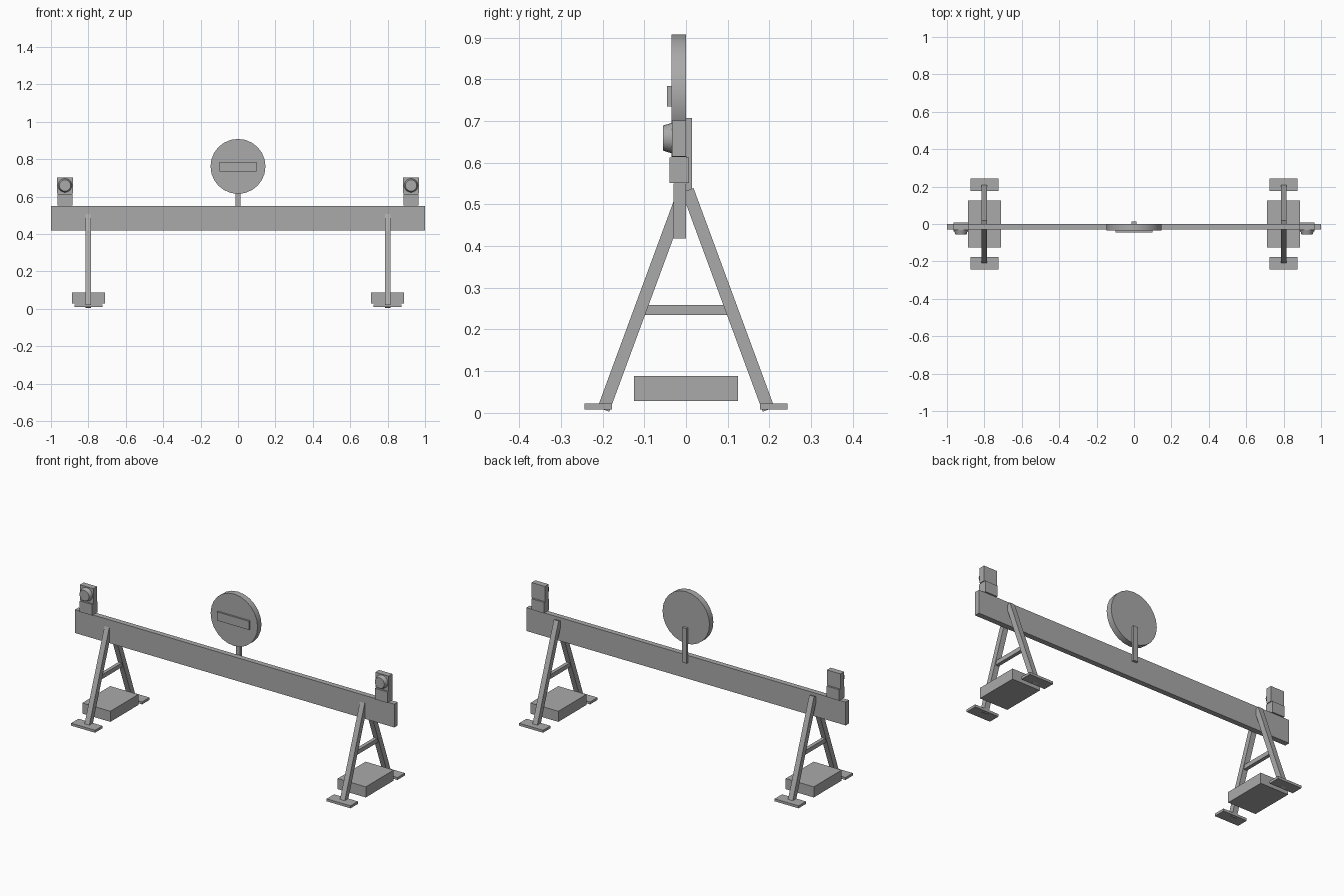
import bpy
import math
from mathutils import Vector

cube = bpy.data.objects.get("Cube")
if cube:
    bpy.data.objects.remove(cube, do_unlink=True)

# Single plain grey finish
grey = bpy.data.materials.new("plain grey")
grey.use_nodes = True
colour = (0.4, 0.4, 0.4, 1)
grey.diffuse_color = colour
grey.node_tree.nodes["Principled BSDF"].inputs["Base Color"].default_value = colour


def box(name, x, y, z):
    """Box from its (low, high) extents on each axis."""
    spans = (x, y, z)
    bpy.ops.mesh.primitive_cube_add(size=1, location=[(a + b) / 2 for a, b in spans])
    ob = bpy.context.object
    ob.name = name
    ob.scale = [b - a for a, b in spans]
    bpy.ops.object.transform_apply(location=False, rotation=False, scale=True)
    ob.data.materials.append(grey)
    return ob


def disc(name, x, z, front, back, r_front, r_back, sides):
    """Round part facing the front, optionally tapered."""
    bpy.ops.mesh.primitive_cone_add(
        vertices=sides, radius1=r_back, radius2=r_front, depth=back - front,
        location=(x, (front + back) / 2, z), rotation=(math.pi / 2, 0, 0))
    ob = bpy.context.object
    ob.name = name
    ob.data.materials.append(grey)
    bpy.ops.object.shade_smooth_by_angle(angle=math.radians(35))
    return ob


def strut(name, start, end, width, depth):
    """Square bar running between two points in a side plane."""
    start, end = Vector(start), Vector(end)
    run = end - start
    ob = box(name, (-width / 2, width / 2), (-depth / 2, depth / 2),
             (-run.length / 2, run.length / 2))
    ob.location = (start + end) / 2
    ob.rotation_euler.x = math.atan2(-run.y, run.z)
    return ob


# Barrier plank
box("barrier_plank", (-1, 1), (-0.03, 0), (0.418, 0.55))

# Round sign with raised bar and rear post
disc("sign_disc", 0, 0.761, -0.035, 0, 0.147, 0.147, 24)
box("sign_bar", (-0.1, 0.1), (-0.045, -0.035), (0.735, 0.784))
box("sign_post", (-0.014, 0.014), (0, 0.014), (0.51, 0.707))

for side, s in (("left", 1), ("right", -1)):
    # Trestle
    x = 0.8 * s
    for end, d in (("front", -1), ("back", 1)):
        strut(f"{side}_{end}_leg", (x, 0.198 * d, 0.008), (x, 0.004 * d, 0.534), 0.03, 0.03)
        box(f"{side}_{end}_foot", (x - 0.075, x + 0.075),
            sorted((0.177 * d, 0.243 * d)), (0.008, 0.022))
    box(f"{side}_crossbar", (x - 0.01, x + 0.01), (-0.1, 0.1), (0.235, 0.259))
    box(f"{side}_ballast", (x - 0.088, x + 0.088), (-0.125, 0.125), (0.028, 0.088))

    # Warning lamp
    x = 0.925 * s
    box(f"{side}_lamp_base", (x - 0.039, x + 0.039), (-0.04, 0.007), (0.551, 0.613))
    box(f"{side}_lamp_case", (x - 0.042, x + 0.042), (-0.033, 0), (0.615, 0.701))
    disc(f"{side}_lamp_lens", x, 0.659, -0.055, -0.033, 0.03, 0.037, 20)
